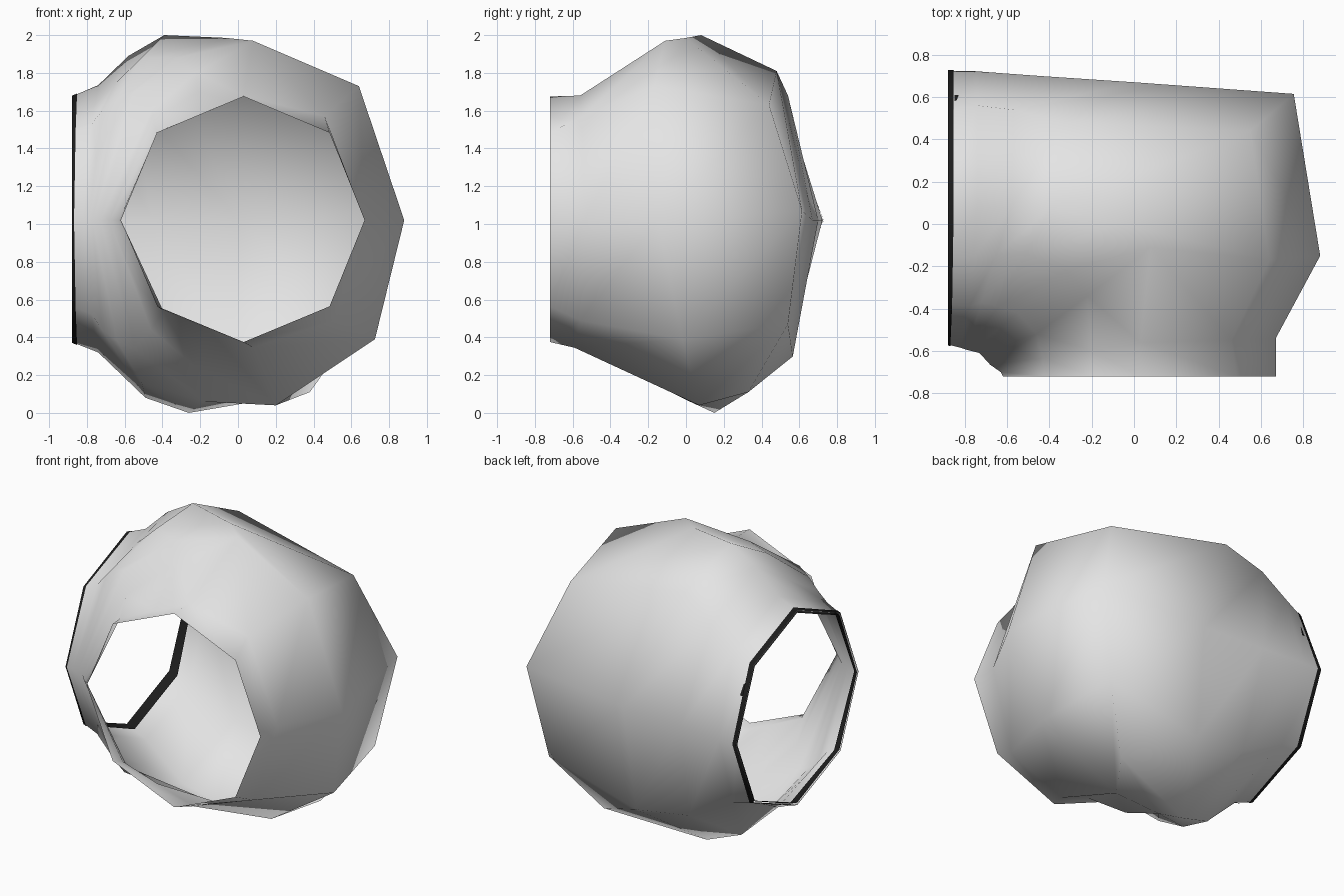
import bpy, bmesh, math
from mathutils import Vector

if "Cube" in bpy.data.objects:
    bpy.data.objects.remove(bpy.data.objects["Cube"])

def material(name, c):
    m = bpy.data.materials.new(name)
    m.diffuse_color = (c, c, c, 1)
    m.use_nodes = True
    m.node_tree.nodes["Principled BSDF"].inputs["Base Color"].default_value = m.diffuse_color
    return m

grey = material("light_grey", 0.78)
black = material("black", 0.012)
MID = 1.02                                   # height of the pipe axis
OUT, OUT_TOP, TOP, TOP_MID, IN_TOP, IN, IN_LOW, LOW_MID, LOW, OUT_LOW = range(10)
N = 10

def section(inner, outer, top, low, inner_corner=None, inner_mid=None, moved={}):
    """One ring of the bend; the inner corners are mirrored top to bottom."""
    inner, outer = Vector((*inner, MID)), Vector((*outer, MID))
    top, low = Vector(top), Vector(low)
    c = (inner + outer) / 2
    def corner(a, b):
        return c + math.sqrt(.5) * ((a - c) + (b - c))
    def flip(p):
        return Vector((p[0], p[1], 2 * MID - p[2]))
    in_top = Vector(inner_corner) if inner_corner else corner(top, inner)
    in_low = flip(in_top) if inner_corner else corner(inner, low)
    top_mid = Vector(inner_mid) if inner_mid else (top + in_top) / 2
    low_mid = flip(top_mid) if inner_mid else (low + in_low) / 2
    ring = [outer, corner(outer, top), top, top_mid, in_top,
            inner, in_low, low_mid, low, corner(low, outer)]
    for i, p in moved.items():
        ring[i] = Vector(p)
    return ring

rings = [
    # front mouth and collar
    section((-.62, -.72), (.67, -.72), (.03, -.72, 1.675), (.03, -.72, .375)),
    section((-.63, -.70), (.67, -.54), (.03, -.56, 1.68), (.08, -.59, .345),
            moved={OUT_TOP: (.46, -.55, 1.57), OUT_LOW: (.51, -.56, .49)}),
    # bulging bend
    section((-.68, -.665), (.88, -.15), (.08, -.11, 1.97), (.20, .07, .04),
            (-.46, -.52, 1.60), (-.22, -.34, 1.80),
            {OUT_TOP: (.64, -.17, 1.73), OUT_LOW: (.725, -.02, .39)}),
    section((-.73, -.61), (.755, .615), (-.06, 0, 1.985), (.38, .33, .11),
            (-.55, -.42, 1.70), (-.32, -.22, 1.88),
            {OUT: (.755, .615, 1.07), OUT_TOP: (.55, .44, 1.63),
             OUT_LOW: (.64, .54, .47), LOW_MID: (-.18, .02, .06)}),
    section((-.77, -.60), (0, .67), (-.39, .08, 2.0), (-.26, .15, 0),
            (-.64, -.39, 1.66), (-.51, -.14, 1.88), {OUT_TOP: (-.33, .48, 1.81)}),
    section((-.79, -.595), (-.45, .70), (-.58, .08, 1.89), (-.49, .11, .08),
            (-.72, -.37, 1.60), moved={OUT_TOP: (-.57, .54, 1.68)}),
    # left collar and mouth
    section((-.82, -.585), (-.75, .722), (-.74, .075, 1.735), (-.74, .08, .32),
            moved={OUT_TOP: (-.74, .56, 1.54)}),
    section((-.88, -.57), (-.88, .725), (-.88, .077, 1.675), (-.88, .077, .375)),
]

def loft(name, rings, mat):
    bm = bmesh.new()
    loops = [[bm.verts.new(p) for p in r] for r in rings]
    for a, b in zip(loops, loops[1:]):
        for i in range(N):
            j = (i + 1) % N
            bm.faces.new((a[i], a[j], b[j], b[i]))
    bmesh.ops.recalc_face_normals(bm, faces=bm.faces)
    me = bpy.data.meshes.new(name)
    bm.to_mesh(me)
    bm.free()
    me.materials.append(mat)
    me.shade_smooth()
    ob = bpy.data.objects.new(name, me)
    bpy.context.collection.objects.link(ob)

# Hollow bulging elbow, open at front and left
loft("elbow_shell", rings, grey)

# Thin black lip round the left mouth, one strip outside and one inside
centre = Vector((-.88, .077, MID))
def lip(offset, width):
    out = []
    for t in (0, width):
        ring = []
        for p, q in zip(rings[-1], rings[-2]):
            r = p.lerp(q, t)
            ring.append(r + (p - centre).normalized() * offset)
        out.append(ring)
    return out
loft("mouth_lip_outside", lip(.004, .2), black)
loft("mouth_lip_inside", lip(-.012, .4), black)
